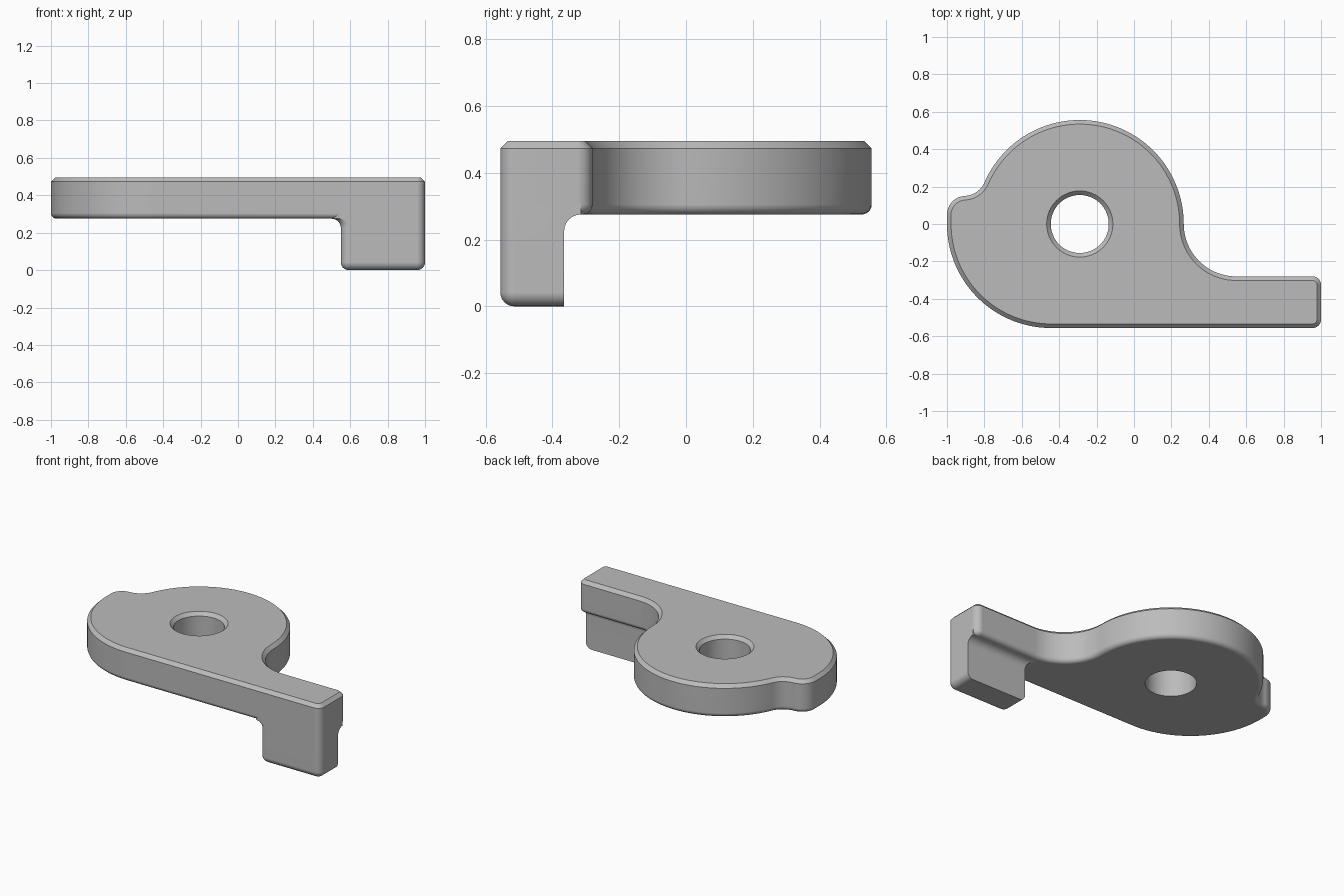
import bpy, bmesh
from math import sin, cos, pi, radians, sqrt, atan2, degrees

if "Cube" in bpy.data.objects:
    bpy.data.objects.remove(bpy.data.objects["Cube"])

grey = bpy.data.materials.new("plain grey")
grey.use_nodes = True
grey.diffuse_color = (0.5, 0.5, 0.5, 1)
grey.node_tree.nodes["Principled BSDF"].inputs["Base Color"].default_value = (0.5, 0.5, 0.5, 1)

TOP, UNDER = 0.495, 0.275
LEFT, RIGHT, FRONT, TAIL_BACK = -1.0, 1.0, -0.556, -0.28
HUB_X, HUB_R = -0.29, 0.556
CORNER, ROUND, CHAMFER = 0.045, 0.03, 0.022


def arc(cx, cy, r, a0, a1, n):
    return [(cx + r * cos(radians(a0 + (a1 - a0) * i / n)),
             cy + r * sin(radians(a0 + (a1 - a0) * i / n))) for i in range(n + 1)]


def plate_outline(d):
    """Counter-clockwise outline, moved inwards by d."""
    nub, dip = 0.1, 0.12
    dip_y = 0.15 + dip
    dip_x = HUB_X - sqrt((HUB_R + dip) ** 2 - dip_y ** 2)
    meet = degrees(atan2(dip_y, dip_x - HUB_X))
    neck = -TAIL_BACK
    tail_x = RIGHT - CORNER
    pts = arc(tail_x, FRONT + CORNER, CORNER - d, -90, 0, 8)
    pts += arc(tail_x, TAIL_BACK - CORNER, CORNER - d, 0, 90, 8)
    pts += arc(HUB_X + HUB_R + neck, 0, neck + d, 270, 180, 24)
    pts += arc(HUB_X, 0, HUB_R - d, 0, meet, 56)[1:]
    pts += arc(dip_x, dip_y, dip + d, meet - 180, -90, 12)[1:]
    pts += arc(LEFT + nub, 0.15 - nub, nub - d, 90, 180, 12)
    pts += arc(LEFT + HUB_R, 0, HUB_R - d, 180, 270, 36)
    return pts


def foot_outline(d, flare):
    """Foot section: d rounds the lower edge, flare blends into the plate."""
    x0, back = 0.55 - flare, -0.365 + flare
    pts = arc(x0 + CORNER, FRONT + CORNER, CORNER - d, 180, 270, 8)
    pts += arc(RIGHT - CORNER, FRONT + CORNER, CORNER - d, -90, 0, 8)
    return pts + [(RIGHT - d, back), (x0 + d, back)]


def loft(name, rings):
    """Solid skinned through (height, outline) rings, capped at both ends."""
    bm = bmesh.new()
    loops = [[bm.verts.new((x, y, z)) for x, y in pts] for z, pts in rings]
    for low, high in zip(loops, loops[1:]):
        n = len(low)
        for i in range(n):
            j = (i + 1) % n
            bm.faces.new((low[i], low[j], high[j], high[i]))
    bm.faces.new(loops[0][::-1])
    bm.faces.new(loops[-1])
    bmesh.ops.recalc_face_normals(bm, faces=bm.faces)
    mesh = bpy.data.meshes.new(name)
    bm.to_mesh(mesh)
    bm.free()
    mesh.materials.append(grey)
    ob = bpy.data.objects.new(name, mesh)
    bpy.context.collection.objects.link(ob)
    return ob


def combine(target, other, operation):
    mod = target.modifiers.new(operation.lower(), "BOOLEAN")
    mod.operation, mod.solver, mod.object = operation, "EXACT", other
    bpy.context.view_layer.objects.active = target
    bpy.ops.object.modifier_apply(modifier=mod.name)
    bpy.data.objects.remove(other)


quarter = [i * pi / 12 for i in range(7)]

# Plate: rounded lower edge, chamfered upper edge
rings = [(UNDER + ROUND * (1 - cos(a)), plate_outline(ROUND * (1 - sin(a)))) for a in quarter]
rings += [(TOP - CHAMFER, plate_outline(0)), (TOP, plate_outline(CHAMFER))]
plate = loft("lever_plate", rings)

# Foot: rounded bottom, hollow blend into the underside
low, blend = 0.042, 0.05
rings = [(low * (1 - cos(a)), foot_outline(low * (1 - sin(a)), 0)) for a in quarter]
rings += [(UNDER - blend * (1 - sin(a)), foot_outline(0, blend * (1 - cos(a)))) for a in quarter]
rings.append((UNDER + ROUND + 0.005, foot_outline(0, blend)))
foot = loft("foot", rings)
combine(plate, foot, "UNION")

# Pivot hole with a countersunk top
hole = 0.155
profile = [(UNDER - 0.1, hole), (TOP - CHAMFER, hole), (TOP, hole + CHAMFER),
           (TOP + 0.1, hole + CHAMFER)]
cutter = loft("hole_cutter", [(z, arc(HUB_X, 0, r, 0, 360, 64)[:-1]) for z, r in profile])
combine(plate, cutter, "DIFFERENCE")

# Smooth shading with crisp edges
bpy.ops.object.select_all(action="DESELECT")
plate.select_set(True)
bpy.context.view_layer.objects.active = plate
bpy.ops.object.shade_smooth_by_angle(angle=radians(30))
weighted = plate.modifiers.new("flat_caps", "WEIGHTED_NORMAL")
weighted.keep_sharp = True
